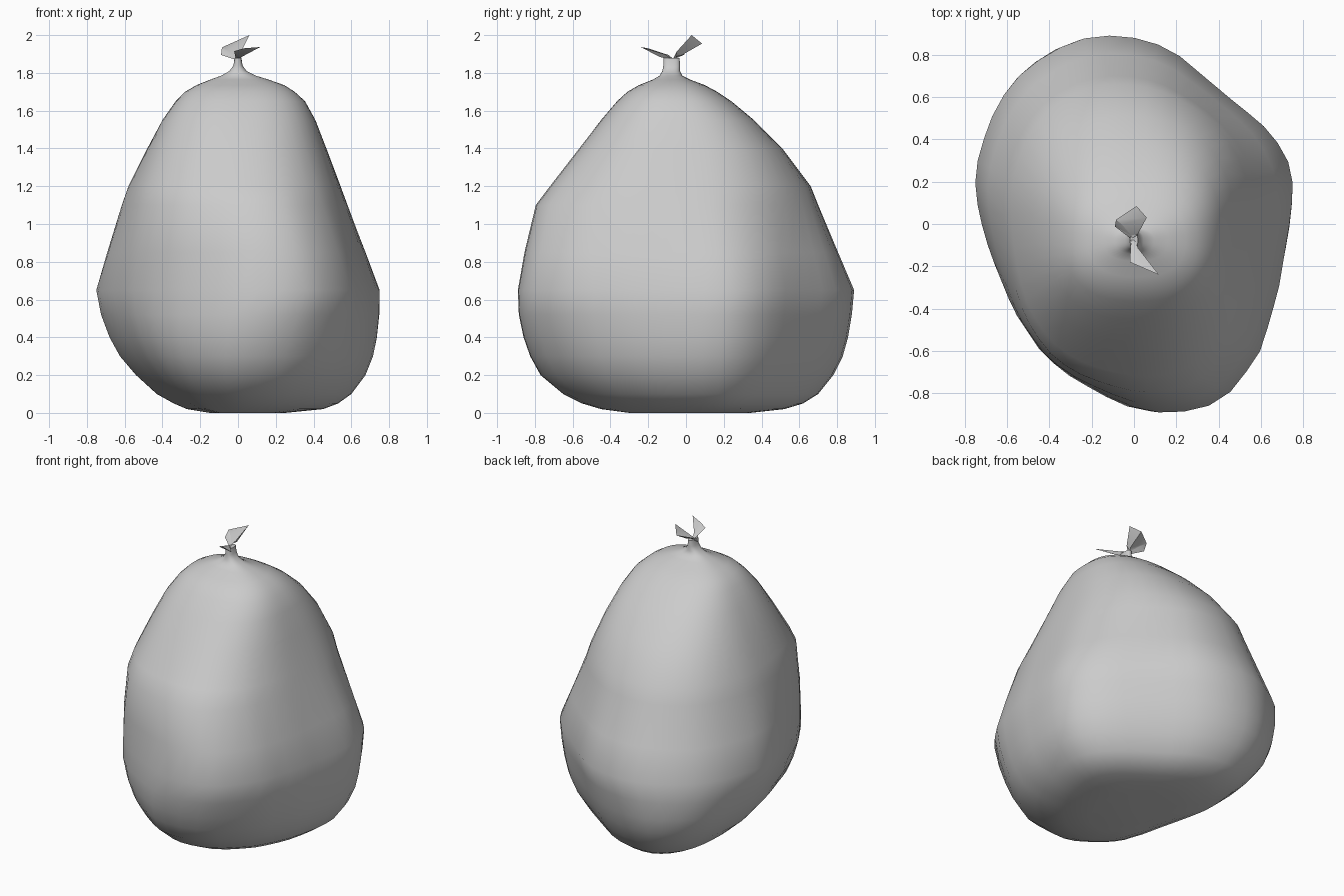
import bpy, bmesh, math
from mathutils import Vector

if "Cube" in bpy.data.objects:
    bpy.data.objects.remove(bpy.data.objects["Cube"])

N = 48

# Widest outline of the bag seen from above (x, y), counter-clockwise from the right
WIDE = [(.75, .17), (.738, .27), (.70, .36), (.60, .48), (.45, .60), (.20, .81), (.14, .845),
        (-.03, .893), (-.12, .895), (-.22, .888), (-.40, .82), (-.55, .70), (-.65, .57),
        (-.72, .38), (-.745, .28), (-.75, .20), (-.735, .06), (-.68, -.13), (-.57, -.40),
        (-.43, -.61), (-.28, -.72), (-.03, -.85), (.14, -.885), (.30, -.87), (.42, -.82),
        (.50, -.73), (.60, -.58), (.68, -.30), (.73, 0)]

# Extents by height: z, x min, x max, y min, y max
LEVELS = [(0, -.15, .25, -.30, .34), (.02, -.27, .45, -.45, .52), (.05, -.34, .53, -.55, .62),
          (.1, -.43, .60, -.65, .70), (.2, -.54, .675, -.77, .78), (.3, -.625, .715, -.825, .83),
          (.4, -.68, .735, -.86, .858), (.52, -.725, .748, -.885, .878), (.65, -.75, .75, -.89, .89),
          (.85, -.692, .675, -.855, .805), (1.1, -.615, .58, -.795, .70), (1.2, -.58, .543, -.72, .66),
          (1.4, -.48, .468, -.565, .51), (1.55, -.40, .41, -.45, .36), (1.65, -.33, .355, -.365, .24),
          (1.7, -.28, .30, -.31, .165), (1.735, -.22, .245, -.25, .10), (1.765, -.145, .16, -.175, .02),
          (1.785, -.09, .095, -.14, -.02), (1.81, -.045, .045, -.125, -.032),
          (1.84, -.024, .024, -.12, -.032), (1.88, -.018, .018, -.12, -.034)]


def lerp(a, b, t):
    return a + (b - a) * t


def wide_point(a):
    """Where a ray at angle a crosses the wide outline."""
    d = Vector((math.cos(a), math.sin(a)))
    for i in range(len(WIDE)):
        p, q = Vector(WIDE[i - 1]), Vector(WIDE[i])
        cp, cq = d.cross(p), d.cross(q)
        if cp <= 0 < cq and d.dot(p + q) > 0:
            return tuple(p.lerp(q, cp / (cp - cq)))


def soft_box_point(a, p=2.5):
    c, s = math.cos(a), math.sin(a)
    r = (abs(c) ** p + abs(s) ** p) ** (-1 / p)
    return r * c, r * s


def make(name, verts, faces):
    me = bpy.data.meshes.new(name)
    me.from_pydata(verts, [], faces)
    bm = bmesh.new()
    bm.from_mesh(me)
    bmesh.ops.recalc_face_normals(bm, faces=bm.faces)
    bm.to_mesh(me)
    bm.free()
    ob = bpy.data.objects.new(name, me)
    bpy.context.collection.objects.link(ob)
    return ob


# Bag body: stacked sections, each fitted to its extents; the lower ones bow towards -x
angles = [math.tau * i / N for i in range(N)]
wide = [(x / .75, y / .89) for x, y in map(wide_point, angles)]
box = [soft_box_point(a) for a in angles]
verts, faces = [], []
for z, x0, x1, y0, y1 in LEVELS:
    t = min(max((z - .65) / .9, 0), 1)
    low = max(1 - z / .65, 0)
    ring = []
    for w, b in zip(wide, box):
        x, y = lerp(w[0], b[0], t), lerp(w[1], b[1], t)
        ring.append((x - .36 * low * y * y, y))
    xs, ys = [p[0] for p in ring], [p[1] for p in ring]
    for x, y in ring:
        verts.append((lerp(x0, x1, (x - min(xs)) / (max(xs) - min(xs))),
                      lerp(y0, y1, (y - min(ys)) / (max(ys) - min(ys))), z))
for k in range(len(LEVELS) - 1):
    for i in range(N):
        j = (i + 1) % N
        faces.append((k * N + i, k * N + j, (k + 1) * N + j, (k + 1) * N + i))
faces.append(tuple(reversed(range(N))))
faces.append(tuple(range((len(LEVELS) - 1) * N, len(LEVELS) * N)))
bag = make("bag_body", verts, faces)


# Gathered plastic ends: flattened funnels flaring from the knot
def flap(name, root, rim, squeeze):
    n = len(rim)
    mid = sum((Vector(p) for p in rim), Vector()) / n
    base = [Vector(root) + (Vector(p) - mid) * Vector(squeeze) for p in rim]
    fs = [(i, (i + 1) % n, n + (i + 1) % n, n + i) for i in range(n)]
    fs += [tuple(reversed(range(n))), tuple(range(n, 2 * n))]
    return make(name, base + [Vector(p) for p in rim], fs)


back = flap("back_flap", (0, -.05, 1.89),
            [(.06, .03, 2.0), (.012, .085, 1.955), (-.085, .02, 1.935), (-.09, -.012, 1.895)],
            (.2, .5, .4))
front = flap("front_flap", (0, -.085, 1.885),
             [(.118, -.24, 1.937), (.03, -.20, 1.93), (-.02, -.18, 1.915), (.02, -.14, 1.885)],
             (.25, .6, .7))

for ob, deg in ((bag, 60), (back, 40), (front, 40)):
    bpy.ops.object.select_all(action='DESELECT')
    ob.select_set(True)
    bpy.context.view_layer.objects.active = ob
    bpy.ops.object.shade_smooth_by_angle(angle=math.radians(deg))
